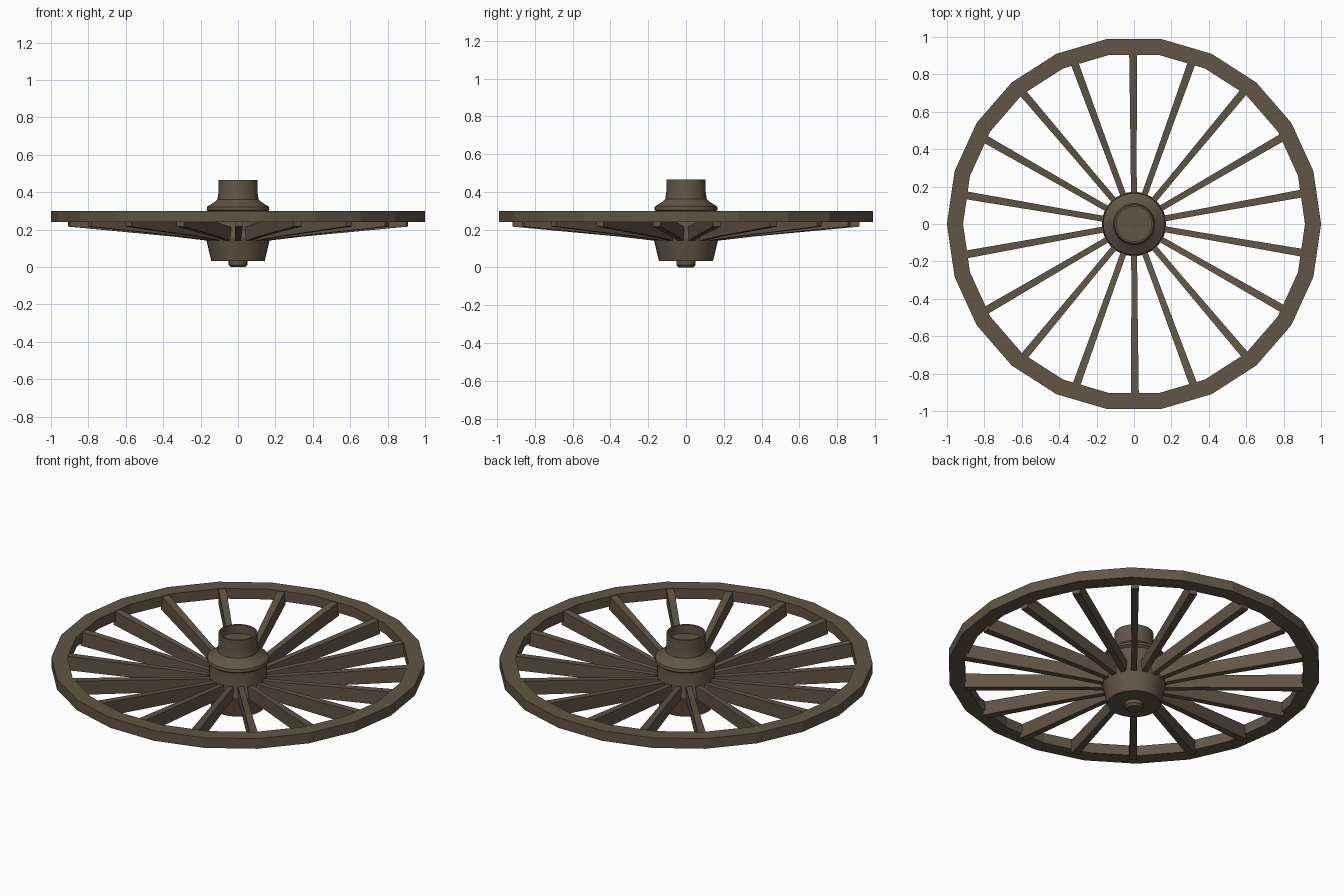
import bpy, bmesh, math
from mathutils import Matrix

if "Cube" in bpy.data.objects:
    bpy.data.objects.remove(bpy.data.objects["Cube"])

wood = bpy.data.materials.new("weathered_brown_wood")
wood.diffuse_color = (0.12, 0.092, 0.062, 1)
wood.use_nodes = True
wood.node_tree.nodes["Principled BSDF"].inputs["Base Color"].default_value = wood.diffuse_color


def make_object(name, bm, smooth=False):
    bmesh.ops.recalc_face_normals(bm, faces=bm.faces)
    me = bpy.data.meshes.new(name)
    bm.to_mesh(me)
    bm.free()
    me.materials.append(wood)
    ob = bpy.data.objects.new(name, me)
    bpy.context.collection.objects.link(ob)
    if smooth:
        bpy.ops.object.select_all(action='DESELECT')
        ob.select_set(True)
        bpy.context.view_layer.objects.active = ob
        bpy.ops.object.shade_smooth_by_angle(angle=math.radians(25))
    return ob


def lathe(name, profile, sides, closed=False, smooth=False):
    """Turn an (r, z) profile round z; open profiles get flat end caps."""
    bm = bmesh.new()
    rings = []
    for r, z in profile:
        rings.append([bm.verts.new((r * math.cos(a), r * math.sin(a), z))
                      for a in (2 * math.pi * i / sides for i in range(sides))])
    pairs = list(zip(rings, rings[1:]))
    if closed:
        pairs.append((rings[-1], rings[0]))
    for lo, hi in pairs:
        for i in range(sides):
            j = (i + 1) % sides
            bm.faces.new((lo[i], lo[j], hi[j], hi[i]))
    if not closed:
        bm.faces.new(rings[0])
        bm.faces.new(rings[-1])
    return make_object(name, bm, smooth)


# 22-sided rim
lathe("rim", [(1.0, 0.24), (1.0, 0.30), (0.914, 0.30), (0.914, 0.24)], 22, closed=True)

# Turned hub with a neck and a recessed top
lathe("hub", [(0.143, 0.033), (0.172, 0.155), (0.155, 0.20), (0.155, 0.295),
              (0.168, 0.305), (0.165, 0.322), (0.125, 0.348), (0.110, 0.362),
              (0.104, 0.40), (0.104, 0.465), (0.094, 0.465), (0.094, 0.415)],
      32, smooth=True)

# Axle end under the hub
lathe("axle_stub", [(0.040, 0.0), (0.050, 0.012), (0.050, 0.05)], 20, smooth=True)

# Dished spokes: (radius, bottom z, top z, half width)
SECTIONS = [(0.13, 0.137, 0.212, 0.016), (0.35, 0.163, 0.236, 0.016),
            (0.918, 0.216, 0.298, 0.021)]
for k in range(18):
    bm = bmesh.new()
    loops = [[bm.verts.new(p) for p in ((r, -w, b), (r, w, b), (r, w, t), (r, -w, t))]
             for r, b, t, w in SECTIONS]
    for a, c in zip(loops, loops[1:]):
        for i in range(4):
            j = (i + 1) % 4
            bm.faces.new((a[i], a[j], c[j], c[i]))
    bm.faces.new(loops[0])
    bm.faces.new(loops[-1])
    bm.transform(Matrix.Rotation(math.radians(10.3 + 20 * k), 4, 'Z'))
    make_object(f"spoke_{k + 1}", bm)
